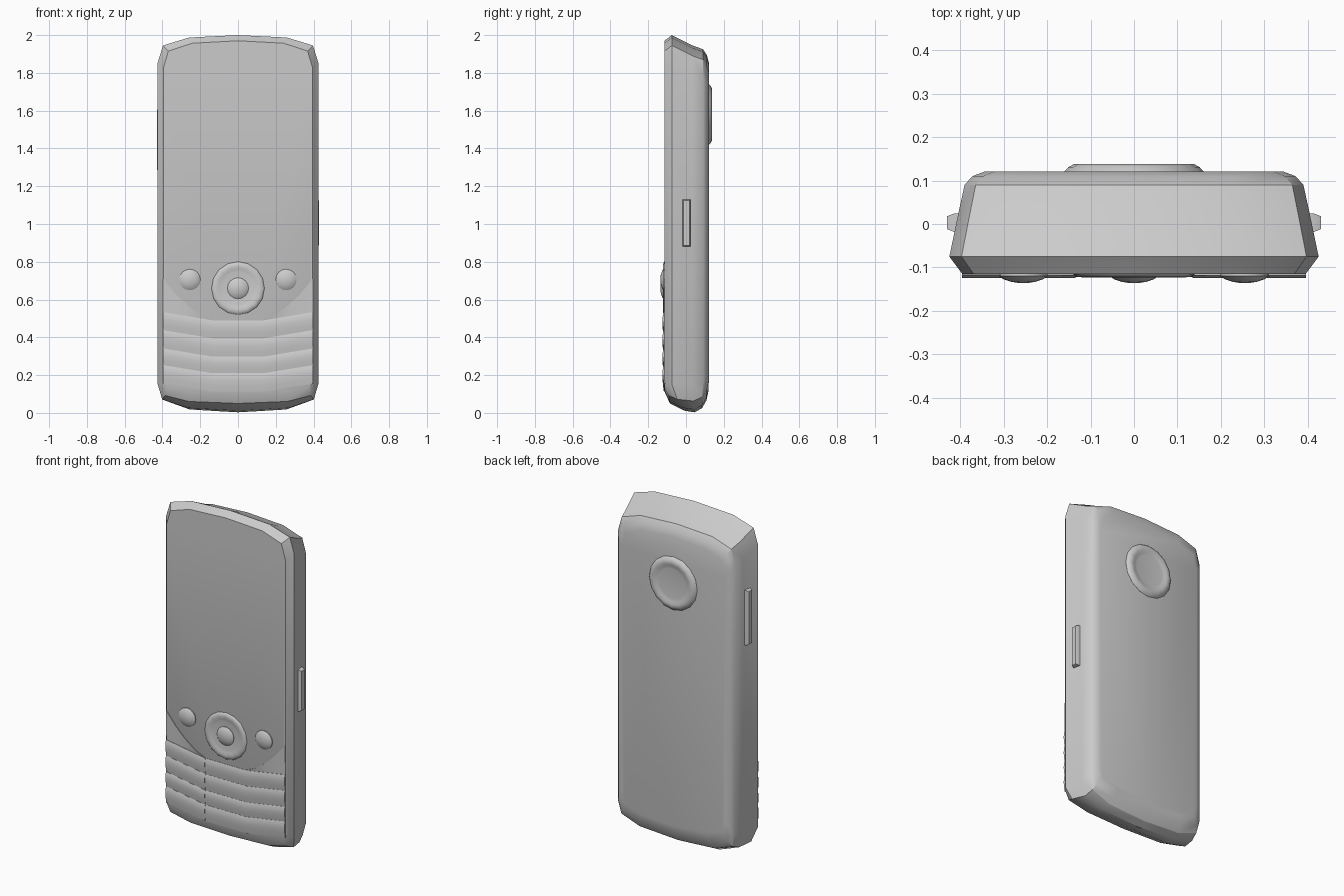
import bpy, math

if "Cube" in bpy.data.objects:
    bpy.data.objects.remove(bpy.data.objects["Cube"])

def make(name, verts, faces, angle=30):
    me = bpy.data.meshes.new(name)
    me.from_pydata(verts, [], faces)
    me.update()
    ob = bpy.data.objects.new(name, me)
    bpy.context.collection.objects.link(ob)
    bpy.ops.object.select_all(action='DESELECT')
    ob.select_set(True)
    bpy.context.view_layer.objects.active = ob
    bpy.ops.object.mode_set(mode='EDIT')
    bpy.ops.mesh.select_all(action='SELECT')
    bpy.ops.mesh.normals_make_consistent(inside=False)
    bpy.ops.object.mode_set(mode='OBJECT')
    bpy.ops.object.shade_smooth_by_angle(angle=math.radians(angle))
    return ob

def loft(name, rings, angle=30):
    n = len(rings[0])
    verts = [p for r in rings for p in r]
    faces = [(i*n+j, i*n+(j+1) % n, (i+1)*n+(j+1) % n, (i+1)*n+j)
             for i in range(len(rings)-1) for j in range(n)]
    faces += [tuple(range(n)), tuple(range((len(rings)-1)*n, len(rings)*n))]
    return make(name, verts, faces, angle)

def outline(w, top, bot, y, y_bot, k):
    # half outline from top centre to bottom centre, then mirrored
    s = w / 0.425
    d = y_bot - y
    half = [(0, y, top), (.26*s, y, top-.013), (.397*s, y, top-.055), (w, y, top-.145),
            (w, y, bot+.14*k), (.402*s, y+.45*d, bot+.06*k),
            (.27*s, y+.85*d, bot+.015*k), (0, y_bot, bot)]
    return half + [(-x, yy, z) for x, yy, z in half[-2:0:-1]]

# Body shell, front to back
loft('body', [outline(*a) for a in [
    (.395, 1.97, .115, -.115, -.115, .4),
    (.408, 1.982, .05, -.098, -.085, .7),
    (.425, 2.0, .012, -.075, -.01, 1),
    (.402, 1.945, .003, .035, .045, 1),
    (.39, 1.925, .025, .09, .085, 1),
    (.372, 1.895, .065, .11, .108, .9),
    (.343, 1.855, .12, .121, .12, .8)]])

# Round parts turned about the y axis
def turned(name, cx, cz, prof, n=16):
    return loft(name, [[(cx+r*math.cos(2*math.pi*i/n), y, cz+r*math.sin(2*math.pi*i/n))
                        for i in range(n)] for r, y in prof], 40)

turned('camera_ring', 0, 1.58, [(.16, .115), (.16, .121), (.151, .131), (.138, .138),
                                (.122, .138), (.106, .132), (.09, .13)])
turned('navigation_ring', 0, .66, [(.142, -.112), (.14, -.116), (.128, -.122), (.115, -.123),
                                   (.1, -.119), (.088, -.117)])
dome = [(.056, -.112), (.056, -.12), (.046, -.127), (.028, -.133), (.01, -.136)]
for name, x, z in [('centre_button', 0, .66), ('left_button', -.255, .705),
                   ('right_button', .255, .705)]:
    turned(name, x, z, dome)

# Keypad: rounded bars in three columns, outer columns tilt upward
def key(name, xa, za, xb, zb, h, lift):
    prof = [(0, -.1), (0, -.1165), (.15, -.121), (.4, -.1225), (.7, -.120), (1, -.1155), (1, -.1)]
    loft(name, [[(x, y - (lift if 0 < i < 6 else 0), z - t*h) for i, (t, y) in enumerate(prof)]
                for x, z in ((xa, za), (xb, zb))])

tops = [.49, .395, .298, .21, .112]
for r in range(4):
    z, h = tops[r], tops[r] - tops[r+1]
    key(f'key_{r}_middle', -.135, z, .135, z, h, 0)
    for side, s in (('left', -1), ('right', 1)):
        key(f'key_{r}_{side}', s*.135, z, s*.396, z+.043, h, .0015)

# Curved panels between the display and the keypad
edge = [(.396, .71), (.33, .63), (.27, .572), (.2, .52), (.135, .492)]
for side, s in (('left', -1), ('right', 1)):
    rings = []
    for x, z in edge:
        low = .488 + .043*(x-.135)/.261
        rings.append([(s*x, -.105, z), (s*x, -.1185, z), (s*x, -.1155, low), (s*x, -.105, low)])
    loft(f'panel_{side}', rings)

# Side buttons, tapered outward
def side_button(name, s, z0, z1):
    loft(name, [[(s*x, y, z) for y, z in ((-.018+t, z0+t), (.024-t, z0+t),
                                          (.024-t, z1-t), (-.018+t, z1-t))]
                for x, t in ((.39, 0), (.415, 0), (.43, .006))])

side_button('power_button', 1, .88, 1.13)
side_button('volume_button', -1, 1.28, 1.61)
